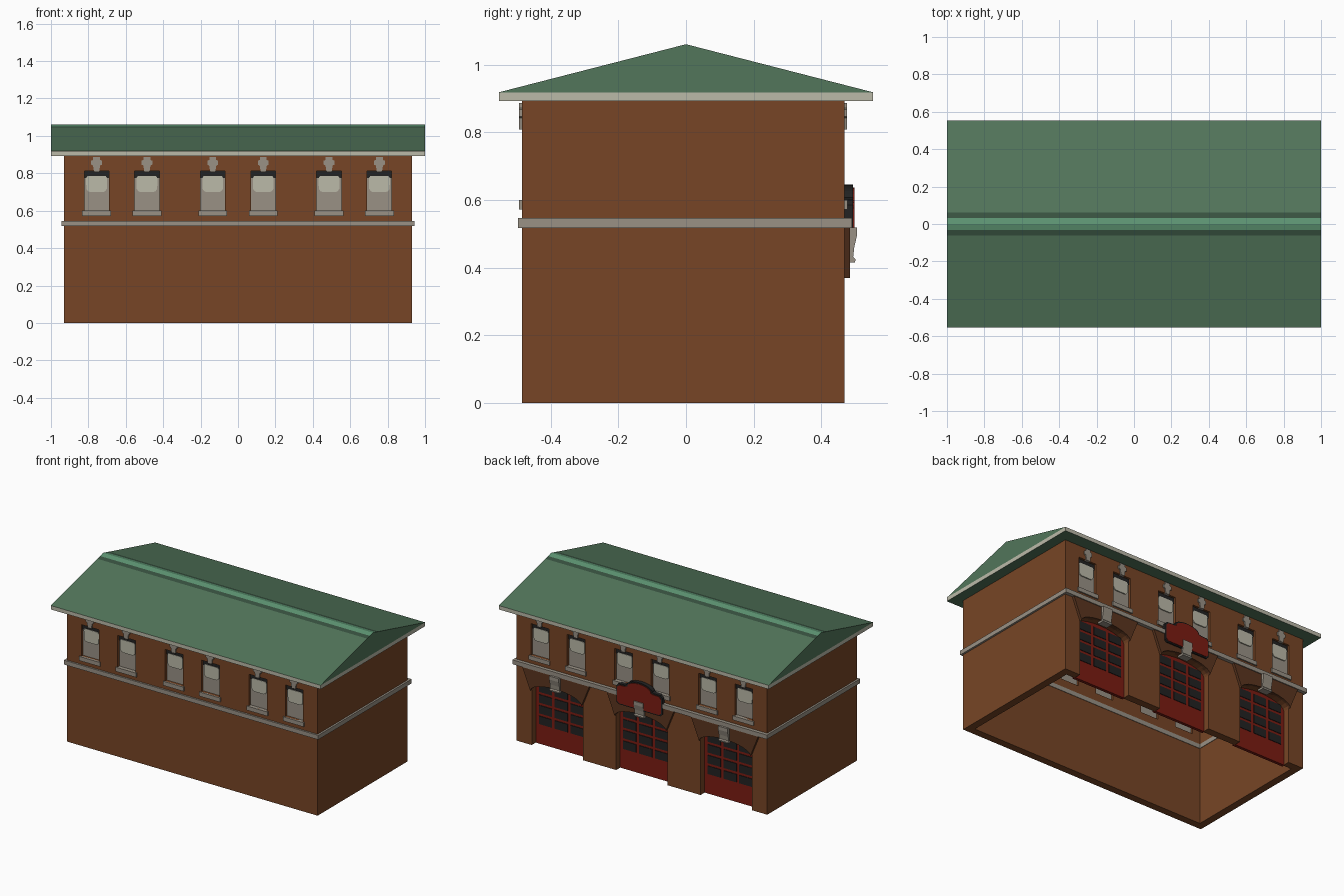
import bpy, bmesh, math

if "Cube" in bpy.data.objects:
    bpy.data.objects.remove(bpy.data.objects["Cube"])

# ---------- colours ----------
def colour(name, r, g, b):
    m = bpy.data.materials.new(name)
    m.diffuse_color = (r, g, b, 1)
    m.use_nodes = True
    m.node_tree.nodes["Principled BSDF"].inputs["Base Color"].default_value = m.diffuse_color
    return m

BRICK = colour("brick_brown", 0.185, 0.060, 0.019)
DARK_BRICK = colour("dark_brick", 0.105, 0.036, 0.014)
GREEN = colour("roof_green", 0.085, 0.180, 0.104)
LIGHT_GREEN = colour("ridge_green", 0.110, 0.300, 0.170)
DARK_GREEN = colour("shadow_green", 0.040, 0.085, 0.052)
STONE = colour("grey_stone", 0.320, 0.285, 0.235)
CREAM = colour("cream", 0.500, 0.490, 0.395)
BLACK = colour("black", 0.016, 0.016, 0.016)
RED = colour("door_red", 0.200, 0.012, 0.006)

# ---------- helpers ----------
def prisms(name, mat, parts):
    """Each part: (points, axis, start, end); points are (x,z) for 'y' or (y,z) for 'x'."""
    bm = bmesh.new()
    for pts, axis, a, b in parts:
        rings = []
        for d in (a, b):
            rings.append([bm.verts.new((p, d, z) if axis == 'y' else (d, p, z)) for p, z in pts])
        n = len(pts)
        bm.faces.new(rings[0])
        bm.faces.new(rings[1][::-1])
        for i in range(n):
            j = (i + 1) % n
            bm.faces.new((rings[0][i], rings[1][i], rings[1][j], rings[0][j]))
    bmesh.ops.recalc_face_normals(bm, faces=bm.faces)
    me = bpy.data.meshes.new(name)
    bm.to_mesh(me)
    bm.free()
    me.materials.append(mat)
    ob = bpy.data.objects.new(name, me)
    bpy.context.collection.objects.link(ob)
    return ob

def rect(x0, x1, z0, z1):
    return [(x0, z0), (x1, z0), (x1, z1), (x0, z1)]

def shift(pts, dx):
    return [(x + dx, z) for x, z in pts]

def mirrored(half):
    """Closed outline from the right half, listed bottom to top."""
    return half + [(-x, z) for x, z in reversed(half) if abs(x) > 1e-6]

def cut(ob, cutter):
    m = ob.modifiers.new("cut", 'BOOLEAN')
    m.operation, m.object, m.solver = 'DIFFERENCE', cutter, 'EXACT'
    bpy.context.view_layer.update()
    dg = bpy.context.evaluated_depsgraph_get()
    me = bpy.data.meshes.new_from_object(ob.evaluated_get(dg))
    ob.modifiers.clear()
    ob.data = me
    bpy.data.objects.remove(cutter)

# ---------- layout ----------
WX, YF, YB, T = 0.93, -0.485, 0.468, 0.05
WINDOWS = [s * x for x in (0.135, 0.487, 0.756) for s in (-1, 1)]
DOORS = [-0.626, 0, 0.626]
SIDES = [(YF, -1), (YB, 1)]                     # wall plane, outward direction
arc = [(0.19 * math.cos(math.pi / 2 * i / 6),
        0.37 + 0.06 * math.sin(math.pi / 2 * i / 6)) for i in range(7)]

# ---------- walls, open underneath, with window and door openings ----------
walls = prisms("brick_walls", BRICK, [(rect(-WX, WX, 0, 0.893), 'y', YF, YB)])
cut(walls, prisms("room_cutter", BRICK,
                  [(rect(-WX + T, WX - T, -0.1, 0.88), 'y', YF + T, YB - T)]))
openings = [(rect(x - 0.066, x + 0.066, 0.60, 0.812), 'y', y - 0.08, y + 0.08)
            for y, s in SIDES for x in WINDOWS]
doorway = mirrored([(0.19, -0.1)] + arc)
openings += [(shift(doorway, x), 'y', YB - 0.08, YB + 0.08) for x in DOORS]
cut(walls, prisms("opening_cutter", BRICK, openings))

# ---------- windows ----------
def on_walls(outline, out0, out1):
    return [(shift(outline, x), 'y', y + s * out0, y + s * out1)
            for y, s in SIDES for x in WINDOWS]

prisms("window_panels", STONE, on_walls(rect(-0.066, 0.066, 0.60, 0.812), -0.035, -0.018))
blind = mirrored([(0.035, 0.70), (0.047, 0.705), (0.055, 0.718), (0.056, 0.775), (0.048, 0.786)])
prisms("window_blinds", CREAM, on_walls(blind, -0.018, -0.011))
head = mirrored([(0.066, 0.775), (0.066, 0.812)])
prisms("window_heads", BLACK, on_walls(head, -0.018, -0.014))
prisms("window_sills", STONE, on_walls(rect(-0.077, 0.077, 0.572, 0.60), -0.02, 0.009))
key = mirrored([(0.014, 0.808), (0.019, 0.842), (0.029, 0.846), (0.029, 0.867),
                (0.018, 0.872), (0.018, 0.886)])
prisms("window_keystones", STONE, on_walls(key, -0.01, 0.008))

# ---------- stone belt course ----------
prisms("belt_course", STONE, [
    (rect(-0.943, 0.943, 0.517, 0.546), 'y', -0.497, YF + T + 0.003),
    (rect(-0.943, 0.943, 0.517, 0.546), 'y', YB - T - 0.003, 0.491),
    (rect(YF + T + 0.003, YB - T - 0.003, 0.517, 0.546), 'x', -0.943, -WX + T + 0.003),
    (rect(YF + T + 0.003, YB - T - 0.003, 0.517, 0.546), 'x', WX - T - 0.003, 0.943)])

# ---------- garage doors ----------
prisms("garage_doors", RED, [(shift(mirrored([(0.195, 0)] + arc), x), 'y', 0.405, 0.425)
                             for x in DOORS])
prisms("door_panes", BLACK, [
    (rect(x + c - 0.048, x + c + 0.048, z - 0.027, z + 0.027), 'y', 0.424, 0.429)
    for x in DOORS for c in (-0.117, 0, 0.117) for z in (0.16, 0.232, 0.304, 0.376)])

# flared arches above the doors
flare = mirrored([(0.19, 0.37), (0.25, 0.518)])
flare = flare + [(-x, z) for x, z in arc[1:-1]] + [arc[-1]] + arc[1:-1][::-1]
prisms("door_arches", DARK_BRICK, [(shift(flare, x), 'y', 0.455, 0.485) for x in DOORS])

# scrolled keystones
scroll = [(0.45, 0.518), (0.505, 0.518), (0.505, 0.495), (0.497, 0.46), (0.494, 0.432),
          (0.501, 0.425), (0.499, 0.415), (0.45, 0.415)]
prisms("door_keystones", STONE, [(scroll, 'x', x - 0.035, x + 0.035) for x in DOORS])

# ---------- sign board above the middle door ----------
def sign_outline(g):
    hump = [((0.095 - g) * math.cos(a), 0.607 - g + 0.038 * math.sin(a))
            for a in (math.pi / 2 * i / 6 for i in range(7))]
    return mirrored([(0.155 - g, 0.462 + g), (0.17 - g, 0.475 + g), (0.17 - g, 0.585 - g),
                     (0.155 - g, 0.60 - g), (0.11 - g, 0.602 - g)] + hump)

prisms("sign_backing", BLACK, [(sign_outline(0), 'y', 0.465, 0.494)])
prisms("sign_face", RED, [(sign_outline(0.008), 'y', 0.490, 0.498)])

# ---------- roof ----------
E, Z0, Z1 = 0.553, 0.918, 1.06
def slope(y):
    return (y, Z1 - (Z1 - Z0) * abs(y) / E)

fascia = prisms("roof_fascia", CREAM, [(rect(-E, E, 0.892, Z0), 'x', -1, 1)])
fascia.data.materials.append(GREEN)
for f in fascia.data.polygons:                  # soffit is green
    f.material_index = 1 if abs(f.normal.z) > 0.5 else 0

roof = prisms("roof", GREEN, [([slope(y) for y in
              (-E, -0.062, -0.033, 0, 0.033, 0.062, E)], 'x', -1, 1)])
roof.data.materials.append(LIGHT_GREEN)
roof.data.materials.append(DARK_GREEN)
for f in roof.data.polygons:                    # ridge bands by distance from the ridge
    if f.normal.z > 0.5:
        d = abs(f.center.y)
        f.material_index = 1 if d < 0.033 else 2 if d < 0.062 else 0
